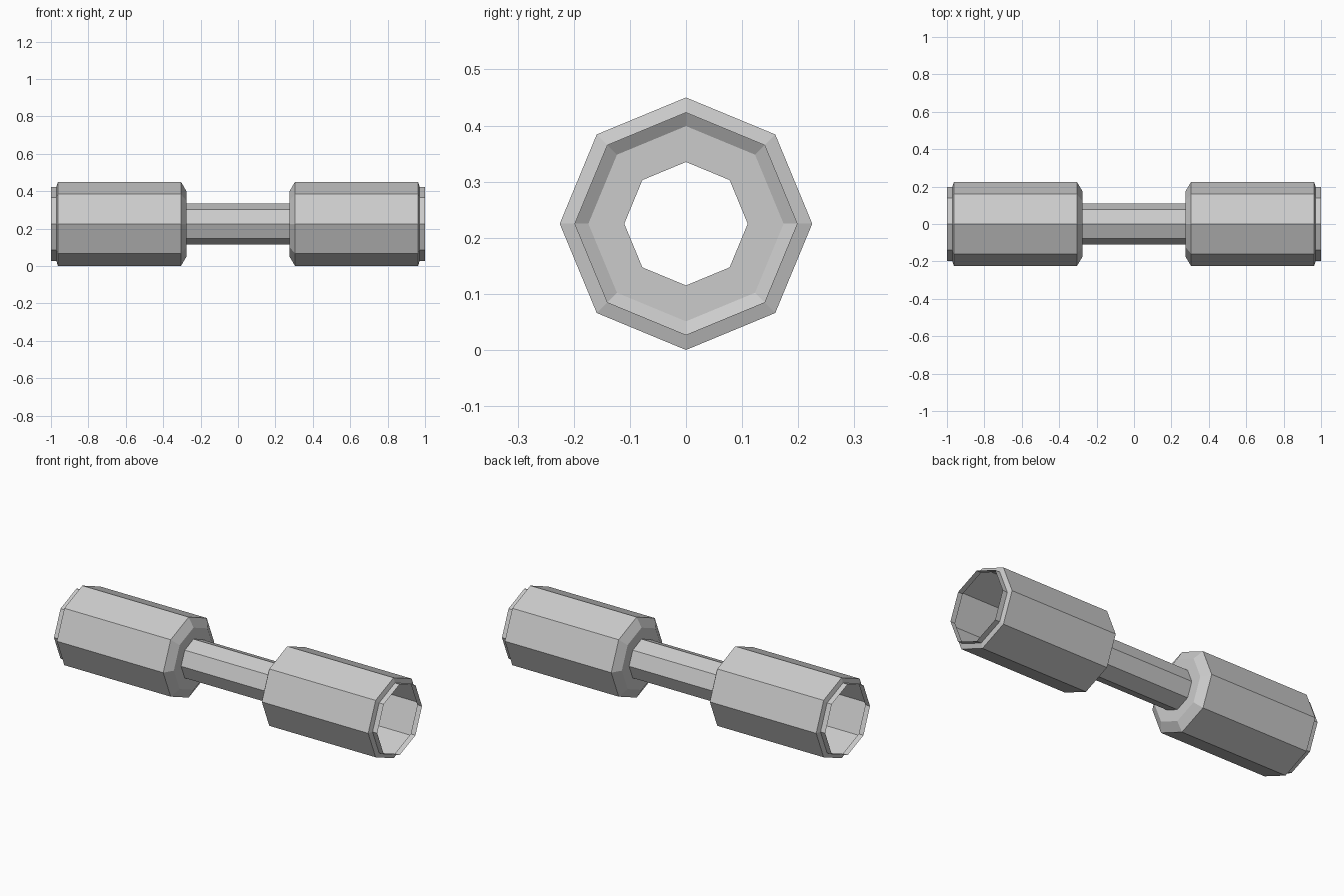
import bpy, bmesh, math

if "Cube" in bpy.data.objects:
    bpy.data.objects.remove(bpy.data.objects["Cube"])

SIDES = 8
Z = 0.225  # height of the long axis


def lathe(name, profile):
    """Sweep (x, radius) points around the long axis as an open octagonal shell."""
    bm = bmesh.new()
    rings = []
    for x, r in profile:
        angles = [2 * math.pi * i / SIDES for i in range(SIDES)]
        rings.append([bm.verts.new((x, r * math.cos(a), Z + r * math.sin(a))) for a in angles])
    for a, b in zip(rings, rings[1:]):
        for i in range(SIDES):
            j = (i + 1) % SIDES
            bm.faces.new((a[i], a[j], b[j], b[i]))
    # Point every face away from the axis, or inwards along x on the flat shoulder
    for f in bm.faces:
        f.normal_update()
        c = f.calc_center_median()
        out = f.normal.y * c.y + f.normal.z * (c.z - Z)
        if abs(out) < 1e-5:
            out = -f.normal.x * c.x
        if out < 0:
            f.normal_flip()
    mesh = bpy.data.meshes.new(name)
    bm.to_mesh(mesh)
    bm.free()
    obj = bpy.data.objects.new(name, mesh)
    bpy.context.collection.objects.link(obj)
    return obj


# Hollow sleeve: flat shoulder, bevel, body, small bevel, open rim
sleeve = [(0.275, 0.11), (0.275, 0.174), (0.305, 0.225),
          (0.963, 0.225), (0.971, 0.198), (1.0, 0.198)]
for side, s in (("right", 1), ("left", -1)):
    lathe(f"{side}_sleeve", [(s * x, r) for x, r in sleeve])

# Open connecting tube
lathe("connecting_tube", [(-0.275, 0.11), (0.275, 0.11)])
